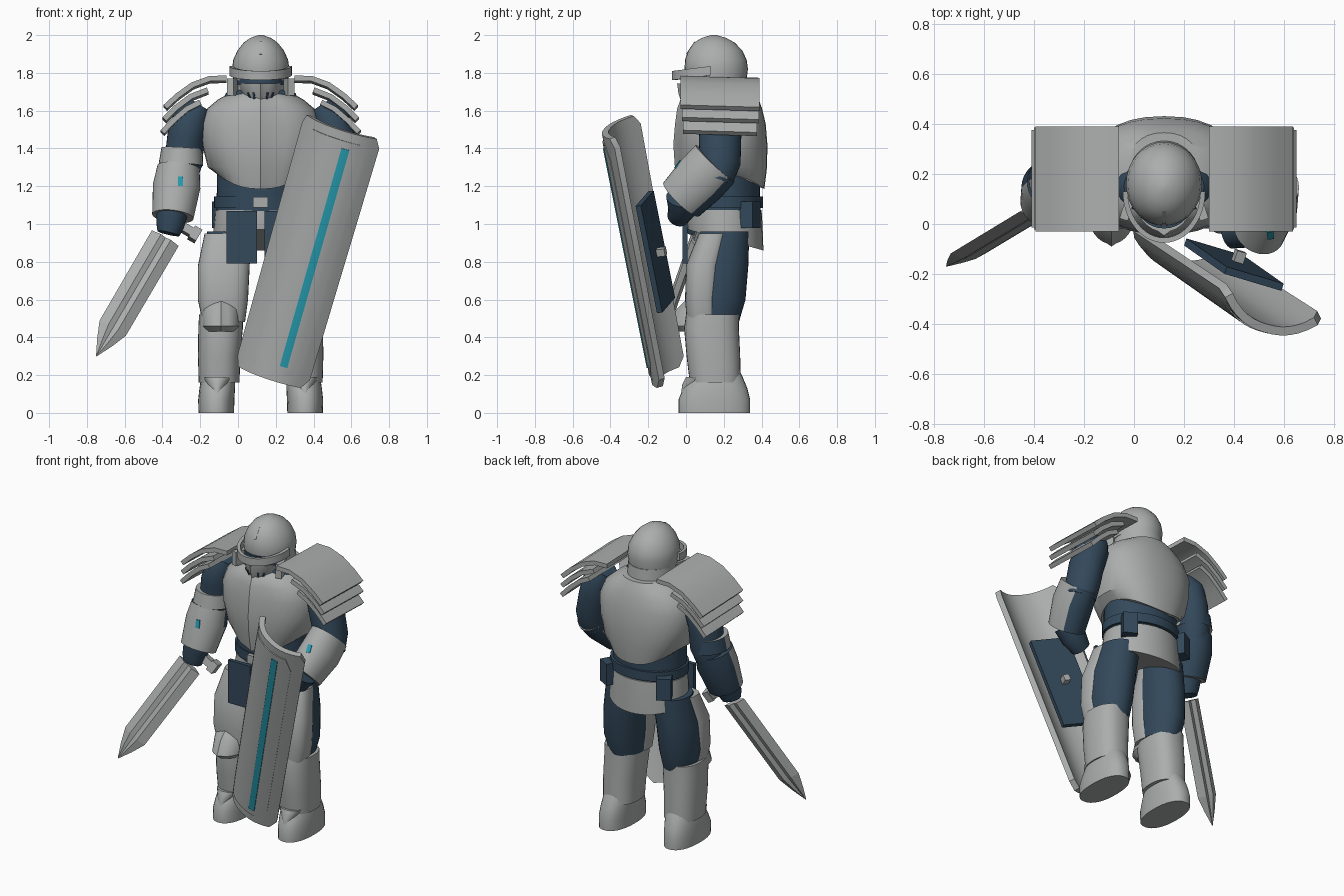
import bpy, bmesh, math
from mathutils import Vector, Matrix

cube = bpy.data.objects.get("Cube")
if cube:
    bpy.data.objects.remove(cube, do_unlink=True)


def material(name, rgb):
    m = bpy.data.materials.new(name)
    m.use_nodes = True
    m.diffuse_color = (*rgb, 1)
    m.node_tree.nodes["Principled BSDF"].inputs["Base Color"].default_value = (*rgb, 1)
    return m


GREY = material("armour grey", (0.41, 0.42, 0.42))
NAVY = material("navy cloth", (0.033, 0.066, 0.105))
TEAL = material("teal light", (0.02, 0.34, 0.44))
CX, CY = 0.12, 0.19  # body centre line


def make(name, verts, faces, mats, rule=None, thick=0, smooth=True, matrix=None):
    """Mesh object; faces whose normal passes the rule get the second material."""
    bm = bmesh.new()
    vs = [bm.verts.new(v) for v in verts]
    for f in faces:
        bm.faces.new([vs[i] for i in f])
    bmesh.ops.recalc_face_normals(bm, faces=bm.faces)
    bm.normal_update()
    if rule:
        for f in bm.faces:
            f.material_index = int(rule(f.normal))
    me = bpy.data.meshes.new(name)
    bm.to_mesh(me)
    bm.free()
    for m in mats if isinstance(mats, tuple) else (mats,):
        me.materials.append(m)
    if smooth:
        me.shade_smooth()
        me.set_sharp_from_angle(angle=math.radians(35))
    ob = bpy.data.objects.new(name, me)
    bpy.context.collection.objects.link(ob)
    if thick:
        mod = ob.modifiers.new("thickness", 'SOLIDIFY')
        mod.thickness, mod.offset = thick, 0
        ob.modifiers.new("crisp rims", 'EDGE_SPLIT').split_angle = math.radians(35)
    if matrix:
        ob.matrix_world = matrix
    return ob


def ring_faces(rows, n, closed=True):
    faces = [(r * n + i, r * n + (i + 1) % n, (r + 1) * n + (i + 1) % n, (r + 1) * n + i)
             for r in range(rows - 1) for i in range(n if closed else n - 1)]
    if closed:
        faces += [tuple(range(n)), tuple(range((rows - 1) * n, rows * n))]
    return faces


def loft(name, rings, mats, n=32, power=2.0, follow=False, ridge=0, lift=0, tilt=0, rule=None):
    """Skin of elliptical rings (x, y, z, rx, ry), level or square to their path.
    The first ring can be lifted at its sides or tilted up at the front."""
    verts = []
    for k, (x, y, z, rx, ry) in enumerate(rings):
        side, fwd = Vector((1, 0, 0)), Vector((0, 1, 0))
        if follow:
            a, b = rings[max(k - 1, 0)], rings[min(k + 1, len(rings) - 1)]
            t = (Vector(b[:3]) - Vector(a[:3])).normalized()
            side = (side - t * t.x).normalized()
            fwd = t.cross(side)
        for i in range(n):
            c, s = math.cos(math.tau * i / n), math.sin(math.tau * i / n)
            px = math.copysign(abs(c) ** (2 / power), c)
            py = math.copysign(abs(s) ** (2 / power), s)
            p = Vector((x, y, z)) + side * px * rx + fwd * py * ry
            if i == n * 3 // 4:
                p.y -= ridge
            if k == 0:
                p.z += lift * c * c - tilt * s
            verts.append(p)
    return make(name, verts, ring_faces(len(rings), n), mats, rule)


def box(name, loc, size, mat, rot=0, matrix=None):
    verts = [(sx * size[0] / 2, sy * size[1] / 2, sz * size[2] / 2)
             for sz in (-1, 1) for sx, sy in ((-1, -1), (1, -1), (1, 1), (-1, 1))]
    m = matrix or Matrix.Translation(loc) @ Matrix.Rotation(rot, 4, 'Z')
    return make(name, verts, ring_faces(2, 4), mat, smooth=False, matrix=m)


def plate(name, target, x, z, w, h, mat):
    """Thin painted detail lying on the front of a part."""
    bpy.context.view_layer.update()
    hit, loc, nor, _ = target.ray_cast(Vector((x, -2, z)), Vector((0, 1, 0)))
    if hit:
        rot = (-nor).to_track_quat('Y', 'Z').to_matrix().to_4x4()
        box(name, loc, (w, 0.009, h), mat, matrix=Matrix.Translation(loc) @ rot)


def frame(origin, x, z):
    z = z.normalized()
    x = (x - z * x.dot(z)).normalized()
    m = Matrix((x, z.cross(x), z)).transposed().to_4x4()
    m.translation = origin
    return m


# Torso
loft("breastplate", [(CX, .2, 1.185, .225, .215), (CX, .197, 1.3, .28, .232), (CX, .194, 1.42, .31, .237),
                     (CX, .194, 1.53, .318, .228), (CX, CY, 1.61, .285, .213), (CX, CY, 1.66, .225, .195),
                     (CX, .2, 1.7, .15, .165)],
     GREY, power=2.3, ridge=.024, lift=.075)
loft("collar", [(CX, .15, 1.6, .22, .14), (CX, .15, 1.69, .186, .12), (CX, .15, 1.71, .16, .11)], NAVY)
loft("waist", [(CX, .2, 1.05, .235, .19), (CX, .2, 1.28, .23, .195)], NAVY)
loft("belt", [(CX, .205, 1.085, .248, .202), (CX, .205, 1.145, .248, .202)], NAVY)
loft("hip_skirt", [(CX, .21, .915, .252, .2), (CX, .205, 1.0, .248, .2), (CX, .205, 1.075, .24, .195)],
     GREY, tilt=.055)
box("buckle", (CX, -.005, 1.115), (.08, .03, .055), GREY)

# Head
loft("helmet", [(CX, .16, 1.76, .145, .16), (CX, .16, 1.82, .152, .168), (CX, .158, 1.87, .145, .163),
                (CX, .155, 1.92, .122, .142), (CX, .15, 1.96, .09, .108),
                (CX, .148, 1.985, .055, .065), (CX, .147, 2.0, .012, .015)], GREY)
box("helmet_rib", None, (.014, .03, .08), GREY,
    matrix=Matrix.Translation((CX, .035, 1.925)) @ Matrix.Rotation(-.6, 4, 'X'))
loft("neck_guard", [(CX, .18, 1.63, .15, .16), (CX, .17, 1.77, .142, .155)], GREY)
loft("visor_slot", [(CX, .13, 1.735, .128, .148), (CX, .13, 1.8, .13, .148)], NAVY)
mask = loft("face_mask", [(CX, .1, 1.645, .06, .11), (CX, .12, 1.69, .108, .145), (CX, .12, 1.745, .122, .152)],
            GREY, ridge=.015)
for dx in (-.06, -.035, .035, .06):
    plate("mask_slit", mask, CX + dx, 1.68, .011, .035, NAVY)
steps = 24
brow = []
for dz in (-.024, .024):
    for i in range(steps + 1):
        a = math.pi * (1 + i / steps)
        brow.append((CX + .155 * math.cos(a), .13 + .195 * math.sin(a), 1.812 + dz + .026 * math.sin(a)))
make("brow_band", brow, ring_faces(2, steps + 1, False), GREY, thick=.02)

# Mirrored parts: shoulders, cheeks, pouches, tabs, legs
PADS = [([(.18, 1.772), (.27, 1.77), (.36, 1.737), (.44, 1.68), (.505, 1.62)], -.03, .39),
        ([(.28, 1.71), (.37, 1.675), (.45, 1.615), (.51, 1.555)], -.022, .385),
        ([(.32, 1.645), (.39, 1.61), (.46, 1.55), (.52, 1.487)], -.015, .375)]
for s, label in ((-1, "right"), (1, "left")):
    for prof, y0, y1 in PADS:
        verts = [(CX + s * d, y, z - drop) for y, drop in ((y0, 0), (y1, .012)) for d, z in prof]
        make(label + "_shoulder_plate", verts, ring_faces(2, len(prof), False), GREY, thick=.028)
    box(label + "_cheek_guard", (CX + s * .145, .07, 1.725), (.035, .11, .09), GREY, s * .3)
    box(label + "_belt_pouch", (CX + s * .2, .34, 1.05), (.09, .075, .14), NAVY, -s * .5)
    box(label + "_front_tab", (CX + s * .1, -.005, .93), (.16, .025, .28), NAVY)

    def leg(name, rings, mats=GREY, **kw):
        return loft(label + name, [(CX + s * d, y, z, rx, ry) for d, y, z, rx, ry in rings], mats, **kw)

    leg("_thigh", [(.195, .145, .48, .104, .135), (.2, .16, .6, .122, .155),
                   (.19, .168, .78, .126, .162), (.165, .205, .96, .118, .13)], NAVY)
    leg("_thigh_plate", [(.195, .09, .48, .112, .085), (.2, .085, .6, .133, .09),
                         (.195, .095, .78, .137, .095), (.175, .148, .95, .122, .08)], power=2.7)
    leg("_shin_guard", [(.22, .155, .16, .108, .135), (.22, .145, .3, .112, .142),
                        (.212, .135, .45, .118, .145), (.21, .14, .52, .116, .14)], power=2.4)
    leg("_boot", [(.235, .15, 0, .094, .19), (.235, .15, .07, .096, .19), (.23, .155, .13, .094, .17),
                  (.225, .16, .19, .09, .14), (.22, .16, .23, .08, .12)], power=2.3)
    leg("_boot_tongue", [(.235, .04, .07, .006, .07), (.23, .05, .15, .055, .07), (.228, .06, .19, .075, .06)])

# Raised cap on the forward knee
loft("right_knee_cap", [(-.09, .06, .43, .075, .1), (-.09, .06, .46, .098, .14),
                        (-.09, .07, .55, .098, .11), (-.09, .09, .59, .075, .09)], GREY, ridge=.01)

# Right arm
loft("right_upper_arm", [(-.2, .19, 1.63, .06, .07), (-.245, .19, 1.56, .1, .11), (-.275, .19, 1.46, .1, .112),
                         (-.29, .195, 1.32, .1, .105), (-.31, .18, 1.24, .09, .09)], NAVY, follow=True)
back = lambda n: n.y > .1
loft("right_elbow_cuff", [(-.297, .18, 1.4, .108, .115), (-.302, .175, 1.315, .118, .125)],
     (GREY, NAVY), follow=True, rule=back)
forearm = loft("right_forearm", [(-.315, .165, 1.3, .112, .118), (-.325, .14, 1.2, .126, .125),
                                 (-.345, .085, 1.04, .11, .105)], (GREY, NAVY), follow=True, rule=back)
loft("right_hand", [(-.347, .08, 1.07, .085, .085), (-.36, .06, .985, .072, .068), (-.368, .055, .95, .06, .055)],
     NAVY, follow=True)
plate("right_forearm_light", forearm, -.305, 1.225, .026, .05, TEAL)

# Sword
tip, hilt = Vector((-.75, -.17, .3)), Vector((-.385, .05, .925))
sword = frame(hilt, Vector((.86, 0, -.5)), tip - hilt)
length = (tip - hilt).length
half = [(.082, 0), (.03, .024), (0, .013), (-.03, .024)]
section = half + [(-x, -y) for x, y in half]
blade = [(x * k, y * k, z) for z, k in ((0, 1), (length - .18, .98), (length - .09, .55), (length, .02))
         for x, y in section]
make("sword_blade", blade, ring_faces(4, len(section)), GREY, smooth=False, matrix=sword)
box("sword_guard", None, (.14, .05, .045), GREY, matrix=sword @ Matrix.Translation((.07, 0, -.1)))
box("sword_pommel", None, (.045, .06, .07), GREY, matrix=sword @ Matrix.Translation((.125, 0, -.1)))

# Left arm
loft("left_upper_arm", [(.44, .19, 1.63, .06, .07), (.485, .19, 1.56, .1, .11), (.52, .18, 1.45, .102, .112),
                        (.545, .18, 1.33, .1, .11), (.55, .15, 1.24, .1, .1)], NAVY, follow=True)
left = loft("left_forearm", [(.552, .155, 1.32, .108, .142), (.54, .08, 1.24, .115, .145),
                             (.5, -.025, 1.13, .105, .13)], (GREY, NAVY), follow=True,
            rule=lambda n: n.y * .7 - n.z * .7 > .6)
loft("left_hand", [(.5, -.015, 1.14, .08, .09), (.45, -.02, 1.08, .08, .075), (.38, -.04, 1.04, .06, .06)],
     NAVY, follow=True)
plate("left_forearm_light", left, .545, 1.315, .026, .05, TEAL)

# Shield, built in its own tilted frame
shield = frame(Vector((.37, -.19, .855)), Vector((.37, -.11, -.13)), Vector((.37, -.26, 1.3)))


def shield_skin(name, width, rows, mat, thick, rise=0, shift=0, cols=12):
    verts = []
    for b, k in rows:
        hw = width * k * (1 + .05 * b)
        for i in range(cols + 1):
            a = shift + hw * (2 * i / cols - 1)
            bulge = .1 * (1 - abs(a / .205) ** 2.4) + rise
            verts.append((a, -bulge, b))
    return make(name, verts, ring_faces(len(rows), cols + 1, False), mat, thick=thick, matrix=shield)


shield_skin("shield_body", .205, [(-.7, .86), (-.65, 1), (0, 1), (.65, 1), (.7, .9)], GREY, .035)
shield_skin("shield_front_panel", .165, [(-.65, .8), (-.57, 1), (0, 1), (.57, 1), (.65, .8)], GREY, .012, .018)
shield_skin("shield_stripe", .02, [(-.61, 1), (.61, 1)], TEAL, .008, .025, .078, 4)
box("shield_back_plate", None, (.25, .03, .6), NAVY, matrix=shield @ Matrix.Translation((.02, .035, 0)))
box("shield_boss", None, (.04, .05, .04), GREY, matrix=shield @ Matrix.Translation((.03, .07, 0)))
